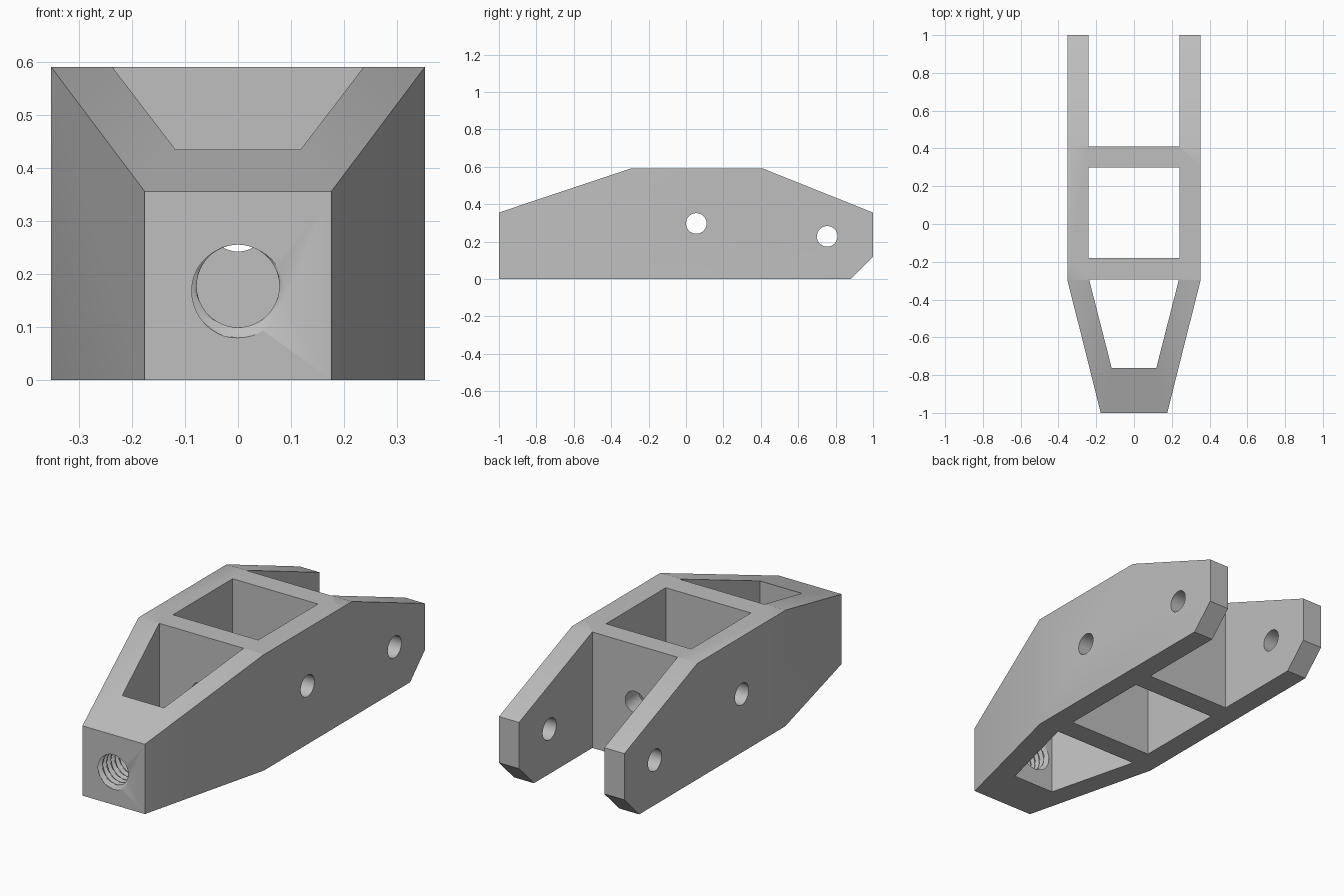
import bpy
import bmesh
import math

cube = bpy.data.objects.get("Cube")
if cube:
    bpy.data.objects.remove(cube, do_unlink=True)

HEIGHT = 0.59
HOLE_R = 0.055


def make_object(name, bm):
    bmesh.ops.recalc_face_normals(bm, faces=bm.faces)
    mesh = bpy.data.meshes.new(name)
    bm.to_mesh(mesh)
    bm.free()
    obj = bpy.data.objects.new(name, mesh)
    bpy.context.collection.objects.link(obj)
    return obj


def prism(name, points, offset):
    """Extrude a closed 3D outline along an offset."""
    bm = bmesh.new()
    face = bm.faces.new([bm.verts.new(p) for p in points])
    grown = bmesh.ops.extrude_face_region(bm, geom=[face])["geom"]
    verts = [v for v in grown if isinstance(v, bmesh.types.BMVert)]
    bmesh.ops.translate(bm, verts=verts, vec=offset)
    return make_object(name, bm)


def plan_prism(name, half, low, high):
    """Prism from the +x half of a mirrored plan outline."""
    outline = half + [(-x, y) for x, y in reversed(half)]
    return prism(name, [(x, y, low) for x, y in outline], (0, 0, high - low))


def round_cutter(name, axis, centre, radius, length, sides=48):
    ring = []
    for i in range(sides):
        a = math.tau * i / sides
        u, z = radius * math.cos(a), centre[2] + radius * math.sin(a)
        if axis == "x":
            ring.append((centre[0] - length / 2, centre[1] + u, z))
        else:
            ring.append((centre[0] + u, centre[1] - length / 2, z))
    return prism(name, ring, (length, 0, 0) if axis == "x" else (0, length, 0))


def thread_cutter(name, centre_z, start, end, minor, major, pitch, sides=48, steps=10):
    """Cylinder along y whose radius swells along a right-hand helix."""
    bm = bmesh.new()
    rows = []
    for j in range(round((end - start) / pitch * steps) + 1):
        y = start + j * pitch / steps
        row = []
        for i in range(sides):
            t = math.tau * i / sides
            phase = ((y + 1) / pitch - i / sides + 0.5) % 1
            dist = min(phase, 1 - phase)
            depth = min(1, max(0, (0.4 - dist) / 0.34))
            r = minor + (major - minor) * depth
            row.append(bm.verts.new((r * math.sin(t), y, centre_z + r * math.cos(t))))
        rows.append(row)
    for a, b in zip(rows, rows[1:]):
        for i in range(sides):
            k = (i + 1) % sides
            bm.faces.new((a[i], a[k], b[k], b[i]))
    bm.faces.new(rows[0])
    bm.faces.new(rows[-1])
    return make_object(name, bm)


def combine(obj, cutter, operation="DIFFERENCE"):
    mod = obj.modifiers.new("cut", "BOOLEAN")
    mod.operation = operation
    mod.solver = "EXACT"
    mod.object = cutter
    bpy.context.view_layer.objects.active = obj
    bpy.ops.object.modifier_apply(modifier=mod.name)
    bpy.data.objects.remove(cutter, do_unlink=True)


# Body: plan outline with tapered nose and forked rear
body = plan_prism("bracket_body", [
    (0.176, -1), (0.353, -0.295), (0.353, 1), (0.24, 1), (0.24, 0.41)], 0, HEIGHT)

# Side silhouette: sloped nose, sloped tail, chamfered heel
side = [(-1.1, -0.1), (-1.1, 0.322), (-0.297, HEIGHT), (0.412, HEIGHT),
        (1, 0.355), (1, 0.12), (0.88, 0), (0.88, -0.1)]
combine(body, prism("side_silhouette", [(-0.5, y, z) for y, z in side], (1, 0, 0)),
        "INTERSECT")

# Open pockets between the cross walls
combine(body, plan_prism("nose_pocket", [(0.118, -0.763), (0.238, -0.293)], -0.1, 0.8))
combine(body, plan_prism("middle_pocket", [(0.24, -0.18), (0.24, 0.3)], -0.1, 0.8))

# Pin holes through the side walls, and a hole through both cross walls
for y, z in ((0.055, 0.297), (0.755, 0.228)):
    combine(body, round_cutter("pin_hole", "x", (0, y, z), HOLE_R, 1))
combine(body, round_cutter("wall_hole", "y", (0, 0.06, 0.297), HOLE_R, 0.9))

# Threaded hole in the nose
combine(body, thread_cutter("nose_thread", 0.177, -1.02, -0.74, 0.078, 0.098, 0.0327))

# Material and shading
grey = bpy.data.materials.new("plain_grey")
grey.use_nodes = True
colour = (0.52, 0.52, 0.52, 1)
grey.diffuse_color = colour
grey.node_tree.nodes["Principled BSDF"].inputs["Base Color"].default_value = colour
body.data.materials.clear()
body.data.materials.append(grey)

bpy.ops.object.select_all(action="DESELECT")
body.select_set(True)
bpy.context.view_layer.objects.active = body
bpy.ops.object.shade_smooth_by_angle(angle=math.radians(30))
